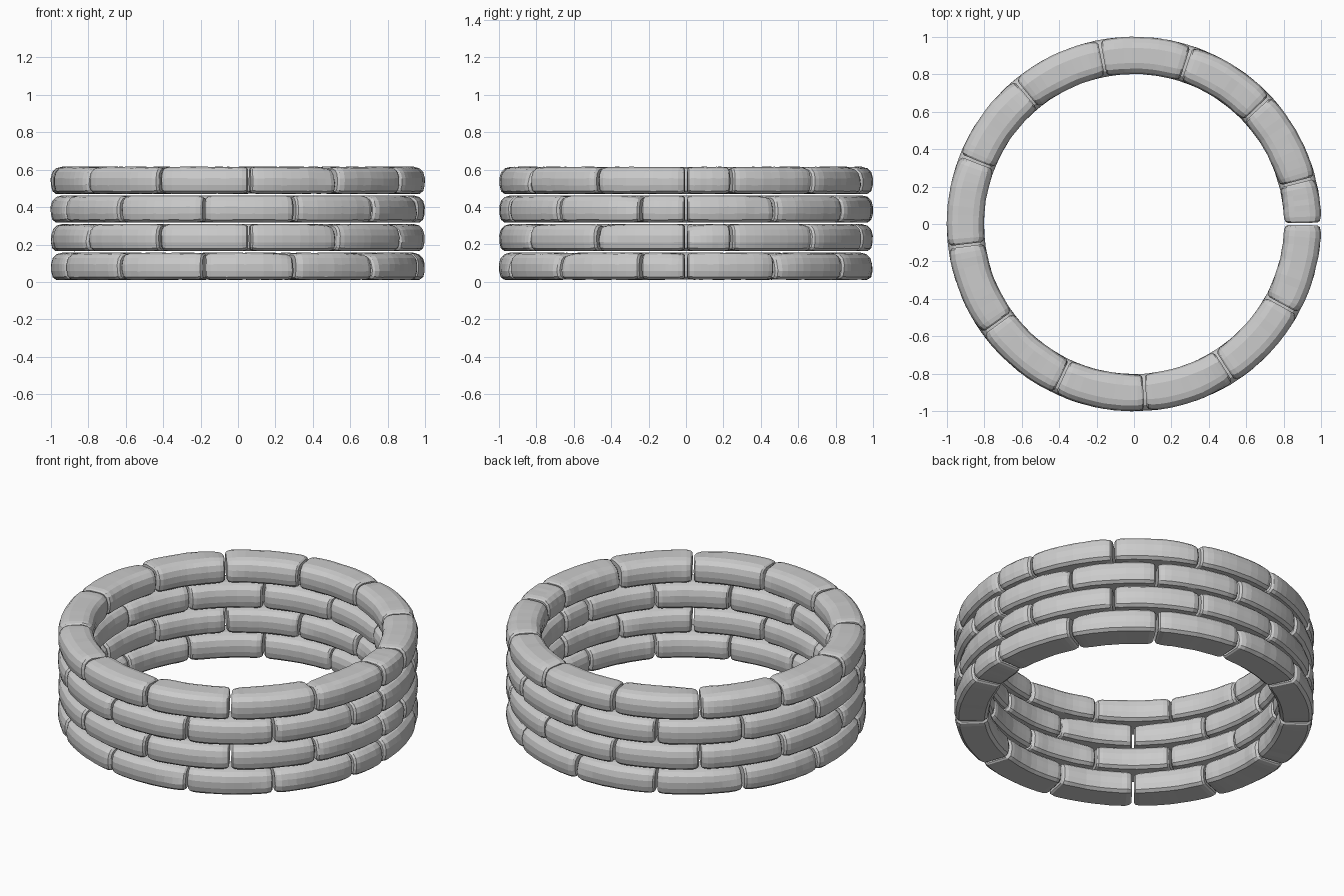
import bpy, bmesh, math, random

if "Cube" in bpy.data.objects:
    bpy.data.objects.remove(bpy.data.objects["Cube"])

random.seed(4)
STEP = math.radians(28.8)      # 12 full bricks plus one half brick per course
PITCH, RISE = 0.153, 0.148
R_MID = 0.9
GAP = 0.007

# half cross-section (radial offset, height), bottom to top on the outer side
HALF = [(0.072, 0.002), (0.09, 0.016), (0.098, 0.048), (0.099, 0.085),
        (0.09, 0.118), (0.07, 0.138), (0.04, 0.146)]
SECTION = HALF + [(-u, z) for u, z in reversed(HALF)]
# distance from the brick end (as an angle) and section scale there
END = [(0.0, 0.80), (0.010, 0.92), (0.035, 0.985)]


def add_brick(bm, a0, a1, z0):
    a0 += GAP
    a1 -= GAP
    n = max(2, round((a1 - a0) / 0.075))
    inner = [(a0 + 0.07 + (a1 - a0 - 0.14) * i / n, 1.0) for i in range(n + 1)]
    stations = ([(a0 + d, s) for d, s in END] + inner
                + [(a1 - d, s) for d, s in reversed(END)])
    # one worn upper corner on each brick
    worn_angle = random.choice((a0, a1))
    worn_side = random.choice((-1, 1))
    wear = random.uniform(0.0, 0.22)
    rings = []
    for a, s in stations:
        ring = []
        near = max(0.0, 1 - abs(a - worn_angle) / 0.16)
        wobble = random.uniform(-0.0015, 0.0015)
        for u, z in SECTION:
            k = s
            if u * worn_side > 0 and z > 0.06:
                k -= wear * near * (z / RISE)
            r = R_MID + u * k + wobble * (u / 0.1)
            zz = RISE / 2 + (z - RISE / 2) * (1 - (1 - k) * 0.8)
            zz += random.uniform(-0.001, 0.001)
            ring.append(bm.verts.new((r * math.cos(a), r * math.sin(a), z0 + zz)))
        rings.append(ring)
    m = len(SECTION)
    for p, q in zip(rings, rings[1:]):
        for i in range(m):
            j = (i + 1) % m
            bm.faces.new((p[i], p[j], q[j], q[i]))
    bm.faces.new(rings[0])
    bm.faces.new(list(reversed(rings[-1])))


# four courses; alternate courses run the opposite way round to stagger the joints
for c in range(4):
    bm = bmesh.new()
    direction = 1 if c % 2 == 0 else -1
    joints = [STEP * i for i in range(13)] + [2 * math.pi]
    for s, e in zip(joints, joints[1:]):
        lo, hi = sorted((s * direction, e * direction))
        add_brick(bm, lo, hi, 0.01 + c * PITCH)
    bmesh.ops.recalc_face_normals(bm, faces=bm.faces)
    mesh = bpy.data.meshes.new(f"brick_course_{c + 1}")
    bm.to_mesh(mesh)
    bm.free()
    obj = bpy.data.objects.new(f"brick_course_{c + 1}", mesh)
    bpy.context.collection.objects.link(obj)
